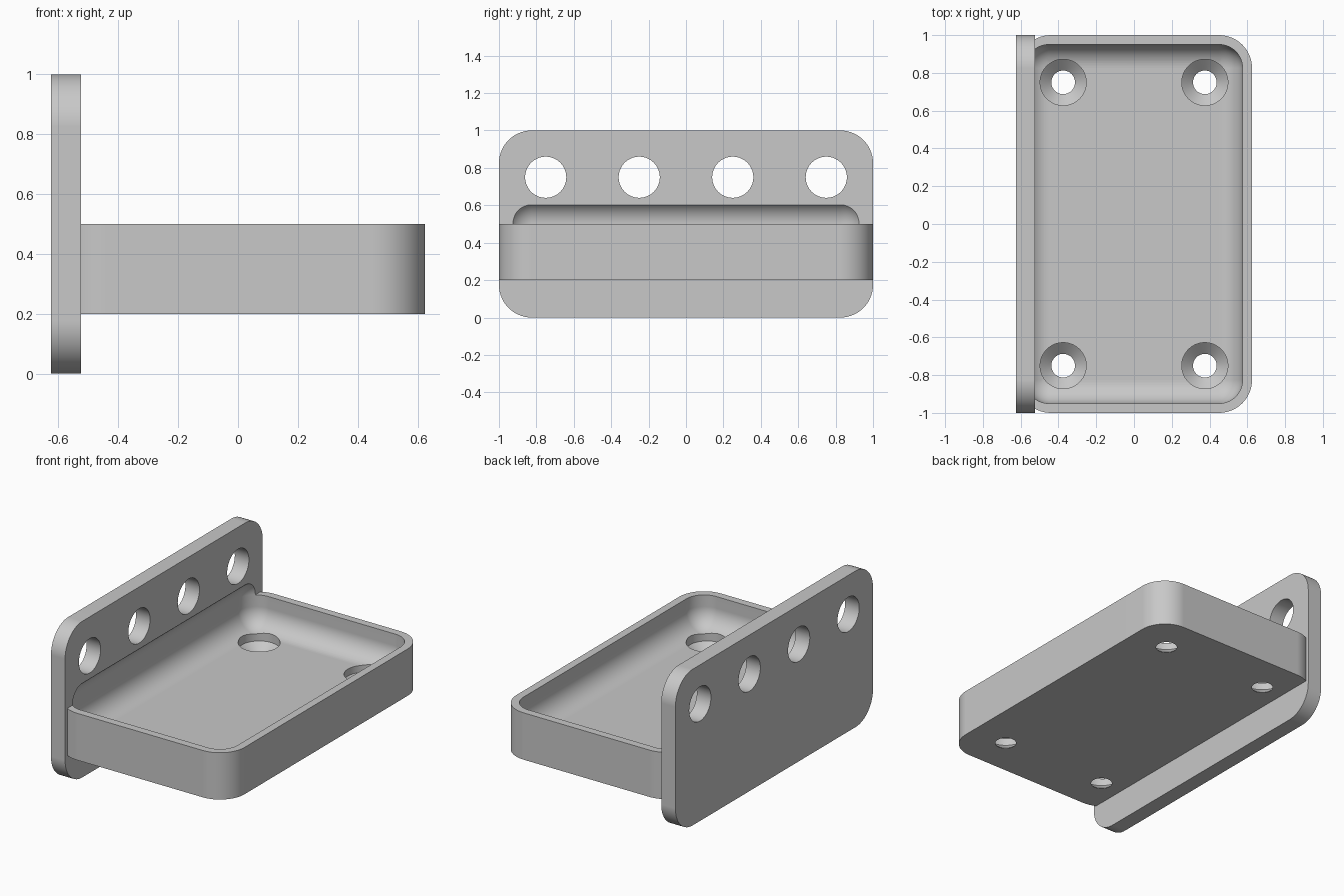
import bpy, bmesh, math
from mathutils import Vector, Matrix

if "Cube" in bpy.data.objects:
    bpy.data.objects.remove(bpy.data.objects["Cube"])

grey = bpy.data.materials.new("matte_grey")
grey.diffuse_color = (0.58, 0.58, 0.58, 1)
grey.use_nodes = True
grey.node_tree.nodes["Principled BSDF"].inputs["Base Color"].default_value = grey.diffuse_color


def finish(name, bm):
    bmesh.ops.recalc_face_normals(bm, faces=bm.faces)
    mesh = bpy.data.meshes.new(name)
    bm.to_mesh(mesh)
    bm.free()
    mesh.materials.append(grey)
    obj = bpy.data.objects.new(name, mesh)
    bpy.context.collection.objects.link(obj)
    return obj


def rounded_box(name, lo, hi, radius, axis=None, segments=14):
    """Box with rounded edges: those along one axis, or all of them."""
    lo, hi = Vector(lo), Vector(hi)
    bm = bmesh.new()
    bmesh.ops.create_cube(bm, size=1)
    for v in bm.verts:
        v.co = (lo + hi) / 2 + v.co * (hi - lo)
    edges = [e for e in bm.edges if axis is None
             or abs((e.verts[0].co - e.verts[1].co).normalized()[axis]) > 0.9]
    bmesh.ops.bevel(bm, geom=edges, offset=radius, segments=segments,
                    profile=0.5, affect='EDGES', clamp_overlap=True)
    return finish(name, bm)


def turned(name, profile, matrix, sides=64):
    """Solid of revolution from (radius, height) points."""
    bm = bmesh.new()
    rings = [[bm.verts.new(matrix @ Vector((r * math.cos(2 * math.pi * i / sides),
                                            r * math.sin(2 * math.pi * i / sides), h)))
              for i in range(sides)] for r, h in profile]
    for a, b in zip(rings, rings[1:]):
        for i in range(sides):
            j = (i + 1) % sides
            bm.faces.new((a[i], a[j], b[j], b[i]))
    bm.faces.new(rings[0][::-1])
    bm.faces.new(rings[-1])
    return finish(name, bm)


def combine(target, tool, operation):
    mod = target.modifiers.new(tool.name, 'BOOLEAN')
    mod.operation, mod.solver, mod.object = operation, 'EXACT', tool
    bpy.context.view_layer.objects.active = target
    bpy.ops.object.modifier_apply(modifier=mod.name)
    bpy.data.objects.remove(tool)


# Upright mounting plate joined to the shallow tray
bracket = rounded_box("tray_bracket", (-0.625, -1, 0), (-0.525, 1, 1), 0.175, axis=0)
tray = rounded_box("tray", (-0.615, -1, 0.2), (0.625, 1, 0.5), 0.175, axis=2)
combine(bracket, tray, 'UNION')

# Rounded hollow, which also bites into the plate
hollow = rounded_box("hollow", (-0.575, -0.95, 0.3), (0.575, 0.95, 0.628), 0.125)
combine(bracket, hollow, 'DIFFERENCE')

# Row of round holes through the plate
for y in (-0.75, -0.25, 0.25, 0.75):
    place = Matrix.Translation((-0.575, y, 0.75)) @ Matrix.Rotation(math.pi / 2, 4, 'Y')
    combine(bracket, turned("plate_hole", [(0.11, -0.1), (0.11, 0.1)], place), 'DIFFERENCE')

# Countersunk screw holes in the tray floor
sink = [(0.0625, 0.15), (0.0625, 0.202), (0.122, 0.255), (0.122, 0.45)]
for x in (-0.375, 0.375):
    for y in (-0.75, 0.75):
        combine(bracket, turned("screw_hole", sink, Matrix.Translation((x, y, 0))), 'DIFFERENCE')

# Smooth rounded surfaces, crisp edges
bpy.ops.object.select_all(action='DESELECT')
bracket.select_set(True)
bpy.context.view_layer.objects.active = bracket
bpy.ops.object.shade_smooth_by_angle(angle=math.radians(25))
weighted = bracket.modifiers.new("even_normals", 'WEIGHTED_NORMAL')
weighted.keep_sharp = True
